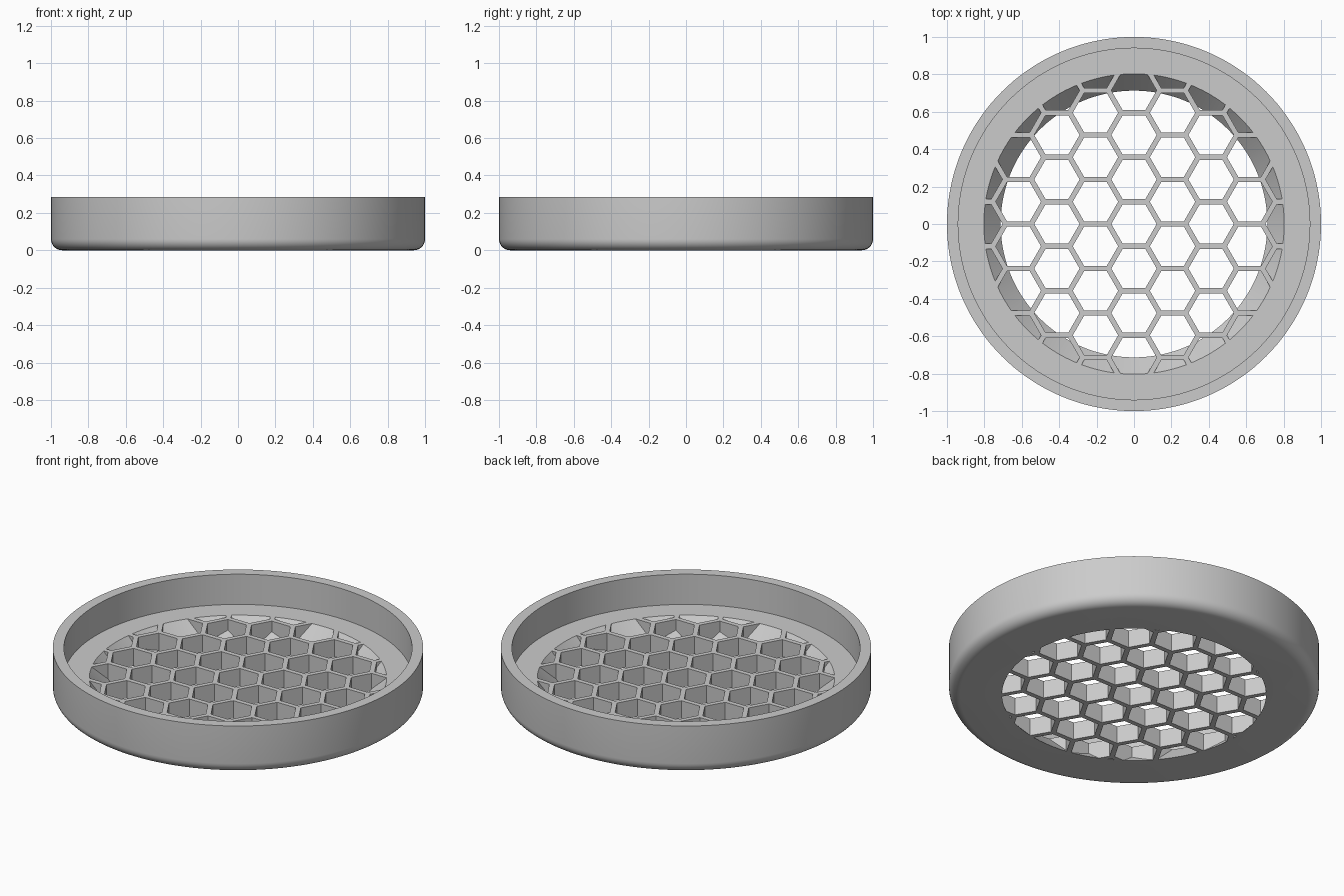
import bpy
import bmesh
from math import sin, cos, pi, sqrt, hypot

HEIGHT, FLOOR = 0.285, 0.105      # rim height and floor thickness
RIM_IN = 0.94                     # inner radius of the upright rim
HOLE_LOW, HOLE_TOP = 0.713, 0.803 # flared opening behind the grille
FILLET = 0.06
PITCH, WALL = 0.238, 0.028        # honeycomb spacing and bar width
SEGS = 144

if "Cube" in bpy.data.objects:
    bpy.data.objects.remove(bpy.data.objects["Cube"])

grey = bpy.data.materials.new("plain grey")
grey.use_nodes = True
colour = (0.6, 0.6, 0.6, 1)
grey.diffuse_color = colour
grey.node_tree.nodes["Principled BSDF"].inputs["Base Color"].default_value = colour


def make_object(name, bm):
    bmesh.ops.recalc_face_normals(bm, faces=bm.faces)
    mesh = bpy.data.meshes.new(name)
    bm.to_mesh(mesh)
    bm.free()
    mesh.materials.append(grey)
    obj = bpy.data.objects.new(name, mesh)
    bpy.context.collection.objects.link(obj)
    return obj


def lathe(name, profile):
    """Solid of revolution, capped flat at the first and last radius."""
    bm = bmesh.new()
    rings = [[bm.verts.new((r * cos(2 * pi * i / SEGS), r * sin(2 * pi * i / SEGS), z))
              for i in range(SEGS)] for r, z in profile]
    for a, b in zip(rings, rings[1:]):
        for i in range(SEGS):
            j = (i + 1) % SEGS
            bm.faces.new((a[i], a[j], b[j], b[i]))
    bm.faces.new(rings[0])
    bm.faces.new(rings[-1])
    return make_object(name, bm)


def boolean(obj, other, operation):
    """Apply a boolean and discard the helper object."""
    mod = obj.modifiers.new(operation.lower(), 'BOOLEAN')
    mod.operation, mod.solver, mod.object = operation, 'EXACT', other
    bpy.context.view_layer.objects.active = obj
    bpy.ops.object.modifier_apply(modifier=mod.name)
    bpy.data.objects.remove(other)


# Dish with rounded lower edge, upright rim and flat floor
fillet = [(1 - FILLET + FILLET * sin(a), FILLET - FILLET * cos(a))
          for a in (pi / 2 * i / 8 for i in range(9))]
dish = lathe("honeycomb_dish", fillet + [(1, HEIGHT), (RIM_IN, HEIGHT), (RIM_IN, FLOOR)])

# Honeycomb cells, flat sides facing front and back
bm = bmesh.new()
radius = (PITCH - WALL) / sqrt(3)
for col in range(-5, 6):
    for row in range(-5, 6):
        x = col * PITCH * sqrt(3) / 2
        y = (row + (col % 2) / 2) * PITCH
        if hypot(x, y) > HOLE_TOP + radius:
            continue
        ring = [[bm.verts.new((x + radius * cos(k * pi / 3), y + radius * sin(k * pi / 3), z))
                 for k in range(6)] for z in (-0.2, 0.4)]
        for k in range(6):
            n = (k + 1) % 6
            bm.faces.new((ring[0][k], ring[0][n], ring[1][n], ring[1][k]))
        bm.faces.new(ring[0][::-1])
        bm.faces.new(ring[1])
cells = make_object("cell_cutter", bm)

# Flared limit of the opening, run past both faces of the floor
slope = (HOLE_TOP - HOLE_LOW) / FLOOR
over = 0.05
flare = lathe("flare_cutter", [(HOLE_LOW - slope * over, -over),
                               (HOLE_TOP + slope * over, FLOOR + over)])

# Trim the cells to the flare, then cut them through the floor
boolean(cells, flare, 'INTERSECT')
boolean(dish, cells, 'DIFFERENCE')

# Smooth round surfaces, sharp edges elsewhere
bpy.ops.object.select_all(action='DESELECT')
dish.select_set(True)
bpy.context.view_layer.objects.active = dish
bpy.ops.object.shade_smooth_by_angle(angle=pi / 7)
